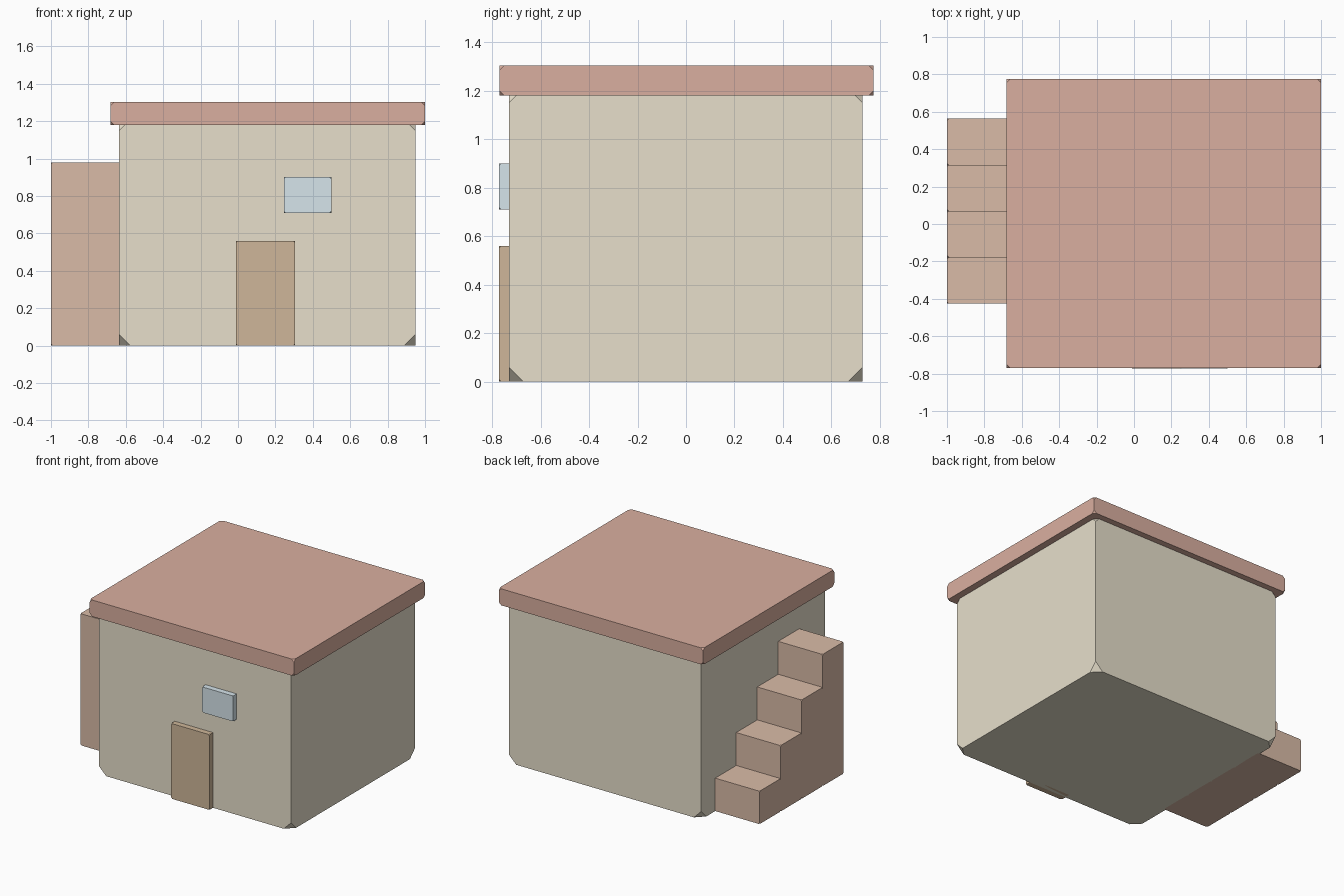
import bpy
import bmesh
from mathutils import Vector

if "Cube" in bpy.data.objects:
    bpy.data.objects.remove(bpy.data.objects["Cube"])


def material(name, rgb):
    mat = bpy.data.materials.new(name)
    mat.diffuse_color = (*rgb, 1)
    mat.use_nodes = True
    mat.node_tree.nodes["Principled BSDF"].inputs["Base Color"].default_value = mat.diffuse_color
    return mat


def box(name, lo, hi, cut, mat):
    """Box from corner lo to corner hi with its eight corners clipped off."""
    lo, hi = Vector(lo), Vector(hi)
    bm = bmesh.new()
    bmesh.ops.create_cube(bm, size=1)
    bmesh.ops.scale(bm, vec=hi - lo, verts=bm.verts)
    bmesh.ops.translate(bm, vec=(lo + hi) / 2, verts=bm.verts)
    mesh = bpy.data.meshes.new(name)
    bm.to_mesh(mesh)
    bm.free()
    mesh.materials.append(mat)
    obj = bpy.data.objects.new(name, mesh)
    bpy.context.collection.objects.link(obj)
    bevel = obj.modifiers.new("clipped_corners", 'BEVEL')
    bevel.affect = 'VERTICES'
    bevel.width = cut
    bevel.segments = 1
    return obj


plaster = material("plaster", (0.80, 0.74, 0.60))
tile = material("roof_tile", (0.70, 0.43, 0.35))
wood = material("door_wood", (0.62, 0.47, 0.32))
glass = material("window_glass", (0.67, 0.78, 0.83))
clay = material("stair_clay", (0.70, 0.50, 0.39))

# House body, its top tucked into the roof slab
box("walls", (-0.635, -0.73, 0), (0.948, 0.728, 1.21), 0.06, plaster)

# Overhanging flat roof
box("roof", (-0.682, -0.77, 1.18), (1.0, 0.774, 1.303), 0.02, tile)

# Door and window standing proud of the front wall
box("door", (-0.01, -0.772, 0), (0.305, -0.69, 0.56), 0.01, wood)
box("window", (0.245, -0.772, 0.71), (0.50, -0.69, 0.90), 0.01, glass)

# Outside stair on the left wall, rising towards the front
STEPS, RUN, RISE = 4, 0.247, 0.245
for i in range(STEPS):
    y_back = 0.563 - i * RUN
    box(f"stair_step_{i + 1}", (-1.0, y_back - RUN, 0),
        (-0.62, y_back, RISE * (i + 1)), 0.01, clay)
